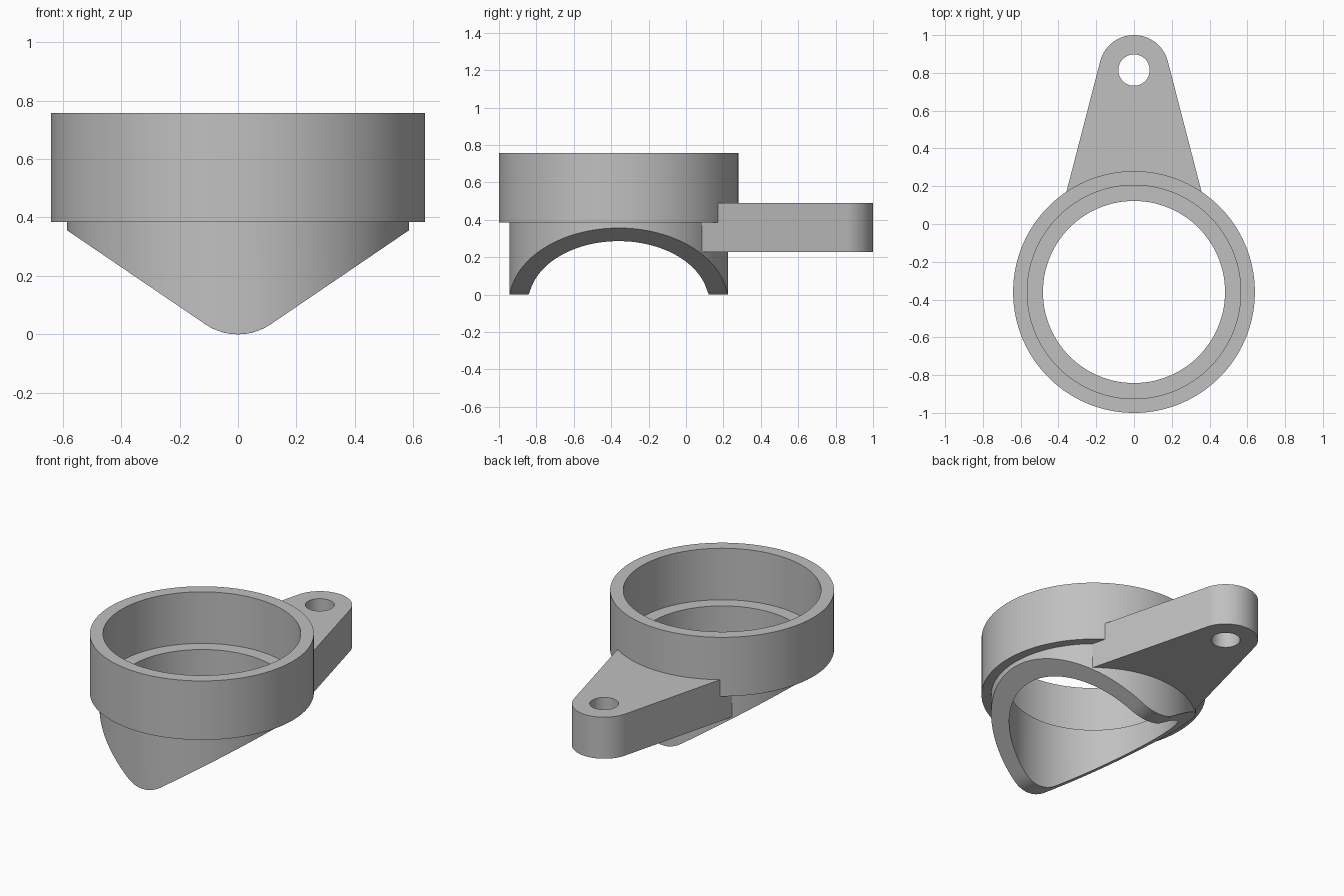
import bpy, bmesh, math
from mathutils import Vector

if "Cube" in bpy.data.objects:
    bpy.data.objects.remove(bpy.data.objects["Cube"])

RING_Y = -0.36          # ring centre
EYE_Y, EYE_R, HOLE_R = 0.815, 0.185, 0.083
ARM_Z0, ARM_Z1 = 0.228, 0.49

grey = bpy.data.materials.new("plain grey")
grey.diffuse_color = (0.53, 0.53, 0.53, 1)
grey.use_nodes = True
grey.node_tree.nodes["Principled BSDF"].inputs["Base Color"].default_value = grey.diffuse_color


def finish(bm, name):
    bmesh.ops.recalc_face_normals(bm, faces=bm.faces)
    mesh = bpy.data.meshes.new(name)
    bm.to_mesh(mesh)
    bm.free()
    mesh.materials.append(grey)
    ob = bpy.data.objects.new(name, mesh)
    bpy.context.collection.objects.link(ob)
    bpy.ops.object.select_all(action='DESELECT')
    ob.select_set(True)
    bpy.context.view_layer.objects.active = ob
    bpy.ops.object.shade_smooth_by_angle(angle=math.radians(25))
    return ob


def skirt_z(x, slope=0.68, r=0.2):
    """Height of the lower edge: a wide V with a rounded tip."""
    a = math.atan(slope)
    x, tx = abs(x), r * math.sin(a)
    if x < tx:
        return r - math.sqrt(r * r - x * x)
    return r * (1 - math.cos(a)) + (x - tx) * slope


# Stepped ring with the V-cut skirt; None marks the cut lower edge
profile = [(0.585, None), (0.585, 0.385), (0.64, 0.385), (0.64, 0.757),
           (0.565, 0.757), (0.565, 0.432), (0.482, 0.432), (0.482, None)]
N = 192
bm = bmesh.new()
rows = []
for i in range(N):
    t = 2 * math.pi * i / N
    rows.append([bm.verts.new((r * math.cos(t), RING_Y + r * math.sin(t),
                               skirt_z(r * math.cos(t)) if z is None else z))
                 for r, z in profile])
for i in range(N):
    a, b = rows[i], rows[(i + 1) % N]
    for j in range(len(profile)):
        k = (j + 1) % len(profile)
        bm.faces.new((a[j], b[j], b[k], a[k]))
finish(bm, "stepped_ring")


# Tapered mounting arm: sides tangent to the eye, root hidden in the ring wall
def arc(cy, r, a0, a1, n):
    return [(r * math.cos(a0 + (a1 - a0) * i / n),
             cy + r * math.sin(a0 + (a1 - a0) * i / n)) for i in range(n + 1)]


phi = math.radians(14.5)
root_r = 0.575
root = phi + math.acos((EYE_R + (EYE_Y - RING_Y) * math.sin(phi)) / root_r)
outline = (arc(EYE_Y, EYE_R, phi, math.pi - phi, 40)
           + arc(RING_Y, root_r, math.pi - root, root, 40))
hole = arc(EYE_Y, HOLE_R, 0, 2 * math.pi, 48)[:-1]

bm = bmesh.new()
edges = []
for loop in (outline, hole):
    vs = [bm.verts.new((x, y, ARM_Z0)) for x, y in loop]
    edges += [bm.edges.new((v, vs[(i + 1) % len(vs)])) for i, v in enumerate(vs)]
bmesh.ops.triangle_fill(bm, edges=edges, use_beauty=True, normal=(0, 0, 1))
out = bmesh.ops.extrude_face_region(bm, geom=bm.faces[:], use_keep_orig=True)
bmesh.ops.translate(bm, vec=Vector((0, 0, ARM_Z1 - ARM_Z0)),
                    verts=[g for g in out["geom"] if isinstance(g, bmesh.types.BMVert)])
finish(bm, "mounting_arm")
